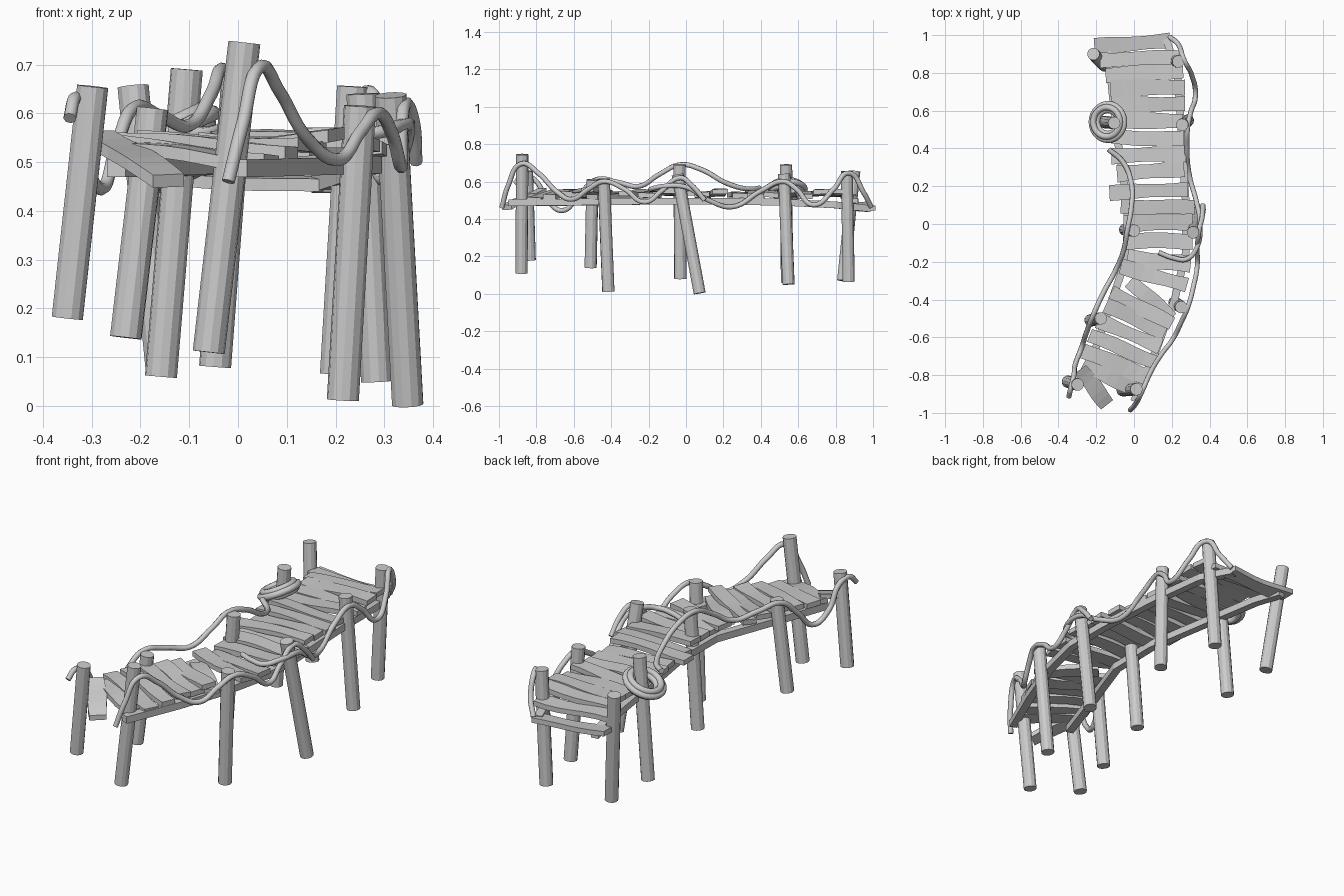
import bpy, bmesh, math, random
from mathutils import Vector, Matrix

if "Cube" in bpy.data.objects:
    bpy.data.objects.remove(bpy.data.objects["Cube"])
random.seed(4)


def make_object(name, bm):
    bmesh.ops.recalc_face_normals(bm, faces=bm.faces)
    me = bpy.data.meshes.new(name)
    bm.to_mesh(me)
    bm.free()
    ob = bpy.data.objects.new(name, me)
    bpy.context.collection.objects.link(ob)
    return ob


def post(name, bottom, top, r=0.033):
    b, t = Vector(bottom), Vector(top)
    d = t - b
    bm = bmesh.new()
    bmesh.ops.create_cone(bm, cap_ends=True, segments=12, radius1=r, radius2=r, depth=d.length)
    rot = d.to_track_quat('Z', 'Y').to_matrix().to_4x4()
    bmesh.ops.transform(bm, matrix=Matrix.Translation((b + t) / 2) @ rot, verts=bm.verts)
    return make_object(name, bm)


def box_sweep(name, sections):
    """Join a row of four-cornered sections into a closed bar."""
    bm = bmesh.new()
    rings = [[bm.verts.new(p) for p in s] for s in sections]
    for a, b in zip(rings, rings[1:]):
        for i in range(4):
            bm.faces.new((a[i], a[(i + 1) % 4], b[(i + 1) % 4], b[i]))
    bm.faces.new(rings[0])
    bm.faces.new(rings[-1])
    return make_object(name, bm)


def plank(name, left, right, w, th=0.026, seg=6):
    l, r = Vector(left), Vector(right)
    d = (r - l).normalized()
    side = Vector((-d.y, d.x, 0)).normalized()
    p1, p2, p3 = [random.uniform(0, 6.28) for _ in range(3)]
    roll = random.uniform(-0.09, 0.09)
    up = Vector((0, 0, 1))
    secs = []
    for i in range(seg + 1):
        t = i / seg
        c = l.lerp(r, t) + up * 0.005 * math.sin(5 * t + p3)
        a = w / 2 + 0.005 * math.sin(6 * t + p1)
        b = w / 2 + 0.005 * math.sin(6 * t + p2)
        s = side + up * roll
        secs.append([c + s * a + up * th / 2, c - s * b + up * th / 2,
                     c - s * b - up * th / 2, c + s * a - up * th / 2])
    return box_sweep(name, secs)


def beam(name, pts, w=0.04, h=0.036):
    pts = [Vector(p) for p in pts]
    secs = []
    for i, p in enumerate(pts):
        d = pts[min(i + 1, len(pts) - 1)] - pts[max(i - 1, 0)]
        s = Vector((-d.y, d.x, 0)).normalized() * w / 2
        u = Vector((0, 0, h / 2))
        secs.append([p + s + u, p - s + u, p - s - u, p + s - u])
    return box_sweep(name, secs)


def rope(name, pts, r=0.0135):
    cu = bpy.data.curves.new(name, 'CURVE')
    cu.dimensions = '3D'
    cu.bevel_depth = r
    cu.bevel_resolution = 2
    cu.resolution_u = 8
    cu.use_fill_caps = True
    sp = cu.splines.new('BEZIER')
    sp.bezier_points.add(len(pts) - 1)
    for bp, p in zip(sp.bezier_points, pts):
        bp.co = p
        bp.handle_left_type = bp.handle_right_type = 'AUTO'
    ob = bpy.data.objects.new(name, cu)
    bpy.context.collection.objects.link(ob)
    return ob


# leaning posts, left row then right row
left_posts = [((-.35, -.835, .18), (-.298, -.85, .655)), ((-.23, -.51, .14), (-.175, -.50, .61)),
              ((-.047, -.03, .08), (0, -.035, .69)), ((-.158, .54, .06), (-.105, .535, .69)),
              ((-.157, .84, .07), (-.215, .9, .655))]
right_posts = [((-.06, -.88, .11), (.013, -.875, .745)), ((.215, -.415, .012), (.25, -.44, .615)),
               ((.348, .073, .003), (.313, -.045, .637)), ((.285, .548, .05), (.255, .525, .64)),
               ((.2, .87, .065), (.235, .86, .655))]
for i, (b, t) in enumerate(left_posts):
    post(f"left_post_{i + 1}", b, t)
for i, (b, t) in enumerate(right_posts):
    post(f"right_post_{i + 1}", b, t)

# deck planks: left x, left y, right x, right y (from back to front)
ends = [(-.21, .94, .19, .97), (-.18, .87, .24, .88), (-.15, .785, .26, .81), (-.125, .72, .27, .725),
        (-.12, .635, .27, .635), (-.11, .55, .26, .545), (-.12, .46, .265, .45), (-.12, .36, .275, .375),
        (-.09, .265, .265, .295), (-.13, .165, .285, .185), (-.07, .095, .32, .085),
        (-.055, .0, .31, .015), (-.045, -.09, .31, -.09), (-.035, -.18, .3, -.215),
        (-.07, -.225, .28, -.325), (-.02, -.30, .2, -.5), (-.12, -.36, .2, -.53),
        (-.15, -.43, .165, -.575), (-.19, -.51, .14, -.65), (-.235, -.59, .11, -.73),
        (-.27, -.67, .07, -.81), (-.265, -.735, .0, -.87)]
for i, (lx, ly, rx, ry) in enumerate(ends):
    zl, zr = [0.533 + random.uniform(-.014, .018) for _ in range(2)]
    if i == 0:
        zl, zr = .475, .45
    elif i == 1:
        zl, zr = .515, .5
    elif i == 20:
        zl, zr = .54, .505
    elif i == 21:
        zl, zr = .535, .50
    plank(f"plank_{i + 1}", (lx, ly, zl), (rx, ry, zr), random.uniform(.075, .088))
# fallen end plank
plank("plank_end", (-.285, -.77, .555), (-.14, -.955, .46), .085)

# side beams under the deck
beam("right_beam", [(.0, -.94, .487), (.12, -.66, .49), (.215, -.4, .493), (.275, -.15, .495),
                    (.275, .1, .495), (.25, .5, .49), (.23, .8, .475), (.17, .98, .455)])
beam("left_beam", [(-.25, -.80, .487), (-.15, -.5, .49), (-.04, -.18, .495), (-.035, .1, .495),
                   (-.095, .5, .49), (-.125, .8, .475), (-.15, .97, .455)])

# rope handrails sagging between posts
rope("left_rope", [(-.345, -.915, .59), (-.335, -.87, .63), (-.32, -.81, .61), (-.31, -.74, .5),
                   (-.28, -.66, .445), (-.25, -.57, .53), (-.215, -.48, .61), (-.16, -.36, .595),
                   (-.1, -.25, .575), (-.055, -.14, .64), (-.035, -.03, .69), (-.015, .08, .665),
                   (-.015, .22, .59), (-.06, .33, .56), (-.135, .395, .565)])
rope("right_front_rope", [(-.02, -.985, .46), (.01, -.95, .58), (.045, -.88, .695), (.085, -.79, .645),
                          (.145, -.69, .545), (.205, -.61, .505), (.25, -.52, .56), (.285, -.44, .6),
                          (.315, -.33, .56), (.335, -.22, .49), (.335, -.13, .55), (.345, -.03, .62),
                          (.36, .03, .58), (.365, .1, .50)])
rope("right_back_rope", [(.19, .99, .465), (.235, .95, .54), (.265, .87, .645), (.305, .79, .56),
                         (.325, .68, .475), (.3, .59, .56), (.285, .52, .6), (.28, .4, .55),
                         (.295, .25, .465), (.33, .12, .5), (.35, .0, .57), (.335, -.12, .575),
                         (.28, -.185, .56), (.21, -.18, .558), (.13, -.15, .558)])

# coiled rope ring hung on a left post
tilt = Matrix.Translation((-.138, .54, .56)) @ Matrix.Rotation(math.radians(-25), 4, 'Y')
for i, (R, h) in enumerate([(.095, 0), (.078, .016), (.078, -.016), (.063, 0)]):
    bpy.ops.mesh.primitive_torus_add(major_radius=R, minor_radius=.0165,
                                     major_segments=28, minor_segments=10)
    ob = bpy.context.object
    ob.name = f"rope_coil_{i + 1}"
    ob.matrix_world = tilt @ Matrix.Translation((0, 0, h))
    bpy.ops.object.shade_smooth()
